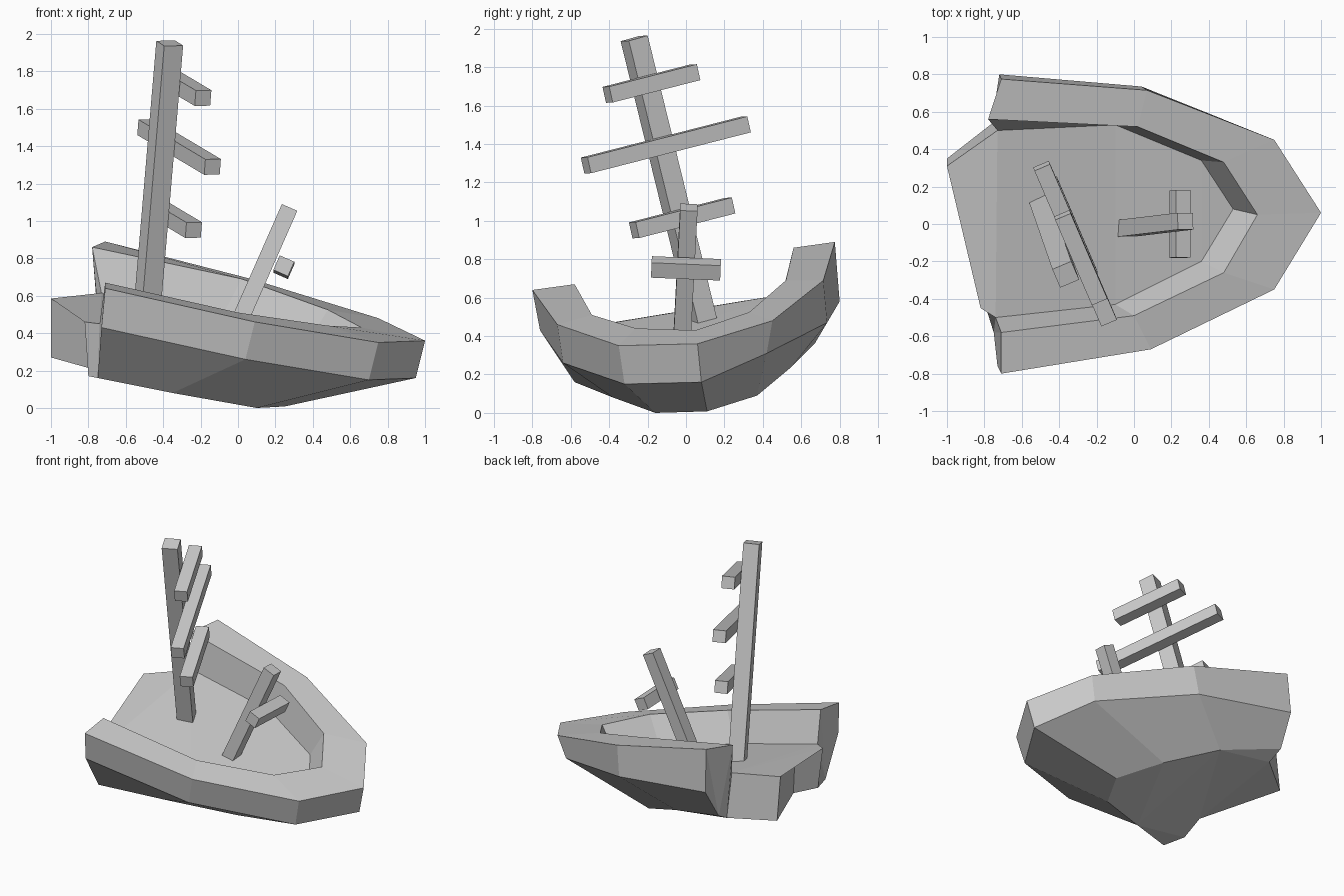
import bpy, bmesh
from mathutils import Vector, Matrix

if "Cube" in bpy.data.objects:
    bpy.data.objects.remove(bpy.data.objects["Cube"])


def finish(name, bm):
    bmesh.ops.recalc_face_normals(bm, faces=bm.faces[:])
    me = bpy.data.meshes.new(name)
    bm.to_mesh(me)
    bm.free()
    ob = bpy.data.objects.new(name, me)
    bpy.context.collection.objects.link(ob)
    return ob


def beam(name, p, q, w, h, side):
    """Square timber from p to q; w is measured along the side direction."""
    p, q = Vector(p), Vector(q)
    z = (q - p).normalized()
    y = z.cross(Vector(side)).normalized()
    x = y.cross(z)
    rot = Matrix((x, y, z)).transposed().to_4x4()
    size = Matrix.Diagonal((w, h, (q - p).length, 1))
    bm = bmesh.new()
    bmesh.ops.create_cube(bm, size=1, matrix=Matrix.Translation((p + q) / 2) @ rot @ size)
    return finish(name, bm)


# Hull: U-shaped rings running starboard stern -> bow -> port stern
inner_rim = [(-.71, -.58, .67), (0, -.49, .51), (.48, -.26, .44), (.66, .05, .43),
             (.48, .33, .525), (.02, .52, .69), (-.78, .56, .86)]
outer_rim = [(-.71, -.80, .64), (.09, -.67, .46), (.75, -.35, .35), (1, .06, .36),
             (.75, .45, .48), (.07, .715, .69), (-.71, .775, .89)]
strake = [(-.73, -.76, .43), (.04, -.64, .26), (.70, -.32, .15), (.95, .08, .16),
          (.70, .42, .31), (.04, .735, .47), (-.72, .80, .58)]
keel = [(-.75, -.58, .16), (-.35, -.38, .08), (.10, -.16, 0), (.25, .11, .008),
        (.05, .37, .09), (-.30, .55, .24), (-.74, .67, .36)]
floor = [(-.74, -.50, .45), (-.10, -.43, .31), (.36, -.20, .25), (.53, .08, .25),
         (.36, .34, .33), (-.10, .53, .46), (-.73, .50, .615)]
# Broken transom: jagged top and bottom edges
jag_top = [(-.82, -.45, .46), (-.73, -.25, .48), (-1, .31, .585), floor[-1]]
jag_low = [(-.80, -.42, .17), (-.75, -.20, .20), (-1, .35, .27), (-.73, .56, .30)]

bm = bmesh.new()
cache = {}


def vert(co):
    if co not in cache:
        cache[co] = bm.verts.new(co)
    return cache[co]


def face(*pts):
    bm.faces.new([vert(c) for c in pts])


for a, b in ((floor, inner_rim), (inner_rim, outer_rim), (outer_rim, strake), (strake, keel)):
    for i in range(6):
        face(a[i], a[i + 1], b[i + 1], b[i])
top = [floor[0]] + jag_top
low = [keel[0]] + jag_low
for i in range(4):
    face(top[i], top[i + 1], low[i + 1], low[i])
face(outer_rim[0], strake[0], keel[0], floor[0], inner_rim[0])
face(outer_rim[6], strake[6], keel[6], jag_low[3], floor[6], inner_rim[6])
face(*floor, *reversed(jag_top[:3]))
face(*keel, *reversed(jag_low))
bmesh.ops.triangulate(bm, faces=[f for f in bm.faces if len(f.verts) > 4])
finish("hull", bm)

# Leaning main mast with three yards
mast_a, mast_b = Vector((-.495, .105, .42)), Vector((-.365, -.27, 1.95))
yard_dir = Vector((.37, -.86, -.22))
beam("main_mast", mast_a, mast_b, .11, .11, yard_dir)
for name, centre, length in (("lower_yard", (-.345, -.02, 1.015), .56),
                             ("middle_yard", (-.315, -.105, 1.395), .93),
                             ("upper_yard", (-.285, -.18, 1.715), .51)):
    half = yard_dir.normalized() * length / 2
    c = Vector(centre)
    beam(name, c - half, c + half, .085, .09, mast_b - mast_a)

# Short fore mast with its cross bar
fore_a, fore_b = Vector((-.06, -.025, .31)), Vector((.275, .015, 1.07))
beam("fore_mast", fore_a, fore_b, .09, .09, (0, 1, 0))
beam("fore_yard", (.245, -.18, .76), (.245, .18, .745), .085, .085, fore_b - fore_a)
